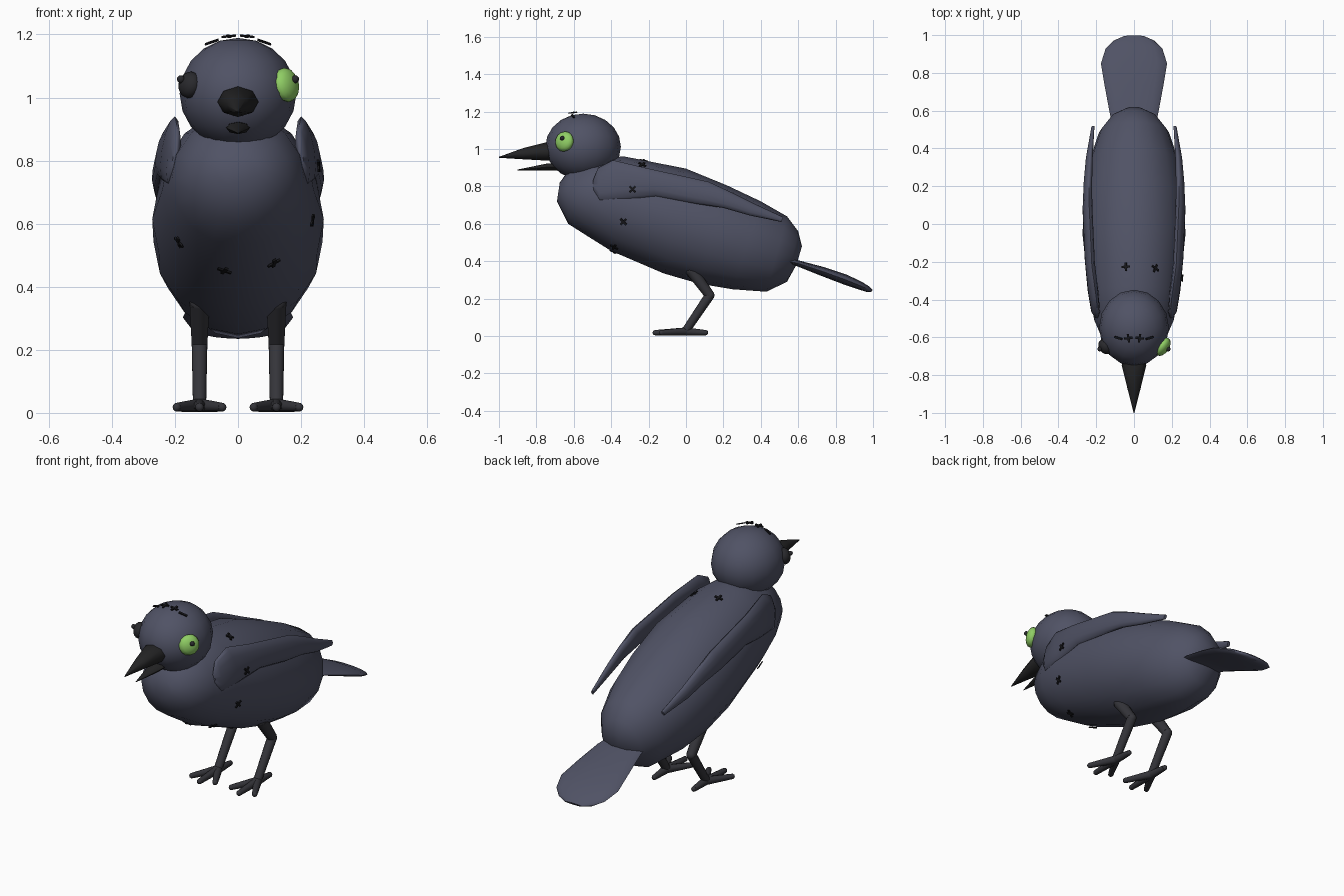
import bpy, bmesh, math
from mathutils import Vector, Matrix

cube = bpy.data.objects.get("Cube")
if cube:
    bpy.data.objects.remove(cube)


def material(name, rgb):
    m = bpy.data.materials.new(name)
    m.use_nodes = True
    m.diffuse_color = (*rgb, 1)
    m.node_tree.nodes["Principled BSDF"].inputs["Base Color"].default_value = (*rgb, 1)
    return m


plumage = material("slate plumage", (0.08, 0.085, 0.13))
leg_grey = material("leg charcoal", (0.035, 0.035, 0.042))
beak_black = material("beak black", (0.018, 0.018, 0.019))
eye_green = material("eye green", (0.28, 0.62, 0.13))
eye_dark = material("eye dark", (0.022, 0.022, 0.026))
stitch_black = material("stitch black", (0.008, 0.008, 0.01))


def finish(bm, name, mat, angle=60):
    bmesh.ops.recalc_face_normals(bm, faces=bm.faces)
    me = bpy.data.meshes.new(name)
    bm.to_mesh(me)
    bm.free()
    me.materials.append(mat)
    ob = bpy.data.objects.new(name, me)
    bpy.context.collection.objects.link(ob)
    bpy.ops.object.select_all(action='DESELECT')
    ob.select_set(True)
    bpy.context.view_layer.objects.active = ob
    bpy.ops.object.shade_smooth_by_angle(angle=math.radians(angle))
    return ob


def loft(name, mat, stations, sides=16, bend=None):
    """Skin elliptical rings; each is (top y, top z, bottom y, bottom z, half width)."""
    bm = bmesh.new()
    rings = []
    for yt, zt, yb, zb, w in stations:
        ring = []
        for i in range(sides):
            t = 2 * math.pi * i / sides
            c = (1 + math.cos(t)) / 2
            p = Vector((w * math.sin(t), yb + (yt - yb) * c, zb + (zt - zb) * c))
            if bend:
                p.x += bend(p)
            ring.append(bm.verts.new(p))
        rings.append(ring)
    for a, b in zip(rings, rings[1:]):
        for i in range(sides):
            j = (i + 1) % sides
            bm.faces.new((a[i], a[j], b[j], b[i]))
    bm.faces.new(rings[0])
    bm.faces.new(rings[-1])
    return finish(bm, name, mat)


def ball(name, mat, centre, size, axis=(0, 0, 1), segs=16, rings=10):
    rot = Vector(axis).to_track_quat('Z', 'Y').to_matrix().to_4x4()
    bm = bmesh.new()
    bmesh.ops.create_uvsphere(bm, u_segments=segs, v_segments=rings, radius=1,
                              matrix=Matrix.Translation(centre) @ rot @ Matrix.Diagonal((*size, 1)))
    return finish(bm, name, mat)


def add_limb(bm, a, b, r1, r2):
    """Tapered rod between two points with a rounded joint at its start."""
    a, b = Vector(a), Vector(b)
    rot = (b - a).to_track_quat('Z', 'Y').to_matrix().to_4x4()
    bmesh.ops.create_cone(bm, cap_ends=True, segments=10, radius1=r1, radius2=r2, depth=(b - a).length,
                          matrix=Matrix.Translation((a + b) / 2) @ rot)
    for p, r in ((a, r1), (b, r2)):
        bmesh.ops.create_uvsphere(bm, u_segments=10, v_segments=6, radius=r,
                                  matrix=Matrix.Translation(p))


# Body, sloping down to the rump
body = loft("body", plumage, [
    (-0.675, 0.82, -0.69, 0.72, 0.07),
    (-0.62, 0.90, -0.63, 0.60, 0.16),
    (-0.50, 0.95, -0.52, 0.53, 0.21),
    (-0.33, 0.96, -0.40, 0.455, 0.24),
    (0.00, 0.895, -0.12, 0.335, 0.272),
    (0.22, 0.805, 0.07, 0.28, 0.268),
    (0.40, 0.72, 0.25, 0.25, 0.24),
    (0.54, 0.64, 0.43, 0.237, 0.185),
    (0.60, 0.56, 0.54, 0.29, 0.12),
    (0.62, 0.48, 0.59, 0.38, 0.05)])

# Head and open beak
head = ball("head", plumage, (0, -0.55, 1.012), (0.185, 0.202, 0.177))
loft("upper_beak", beak_black, [
    (-0.68, 1.02, -0.68, 0.94, 0.06),
    (-0.75, 1.035, -0.745, 0.938, 0.065),
    (-0.87, 1.005, -0.87, 0.945, 0.035),
    (-1.0, 0.958, -1.0, 0.953, 0.002)], 8)
loft("lower_beak", beak_black, [
    (-0.66, 0.925, -0.66, 0.885, 0.038),
    (-0.745, 0.922, -0.745, 0.884, 0.037),
    (-0.90, 0.89, -0.90, 0.886, 0.002)], 8)

# Flat fan tail
loft("tail", plumage, [
    (0.50, 0.43, 0.49, 0.39, 0.11),
    (0.60, 0.405, 0.59, 0.375, 0.13),
    (0.74, 0.368, 0.72, 0.323, 0.155),
    (0.86, 0.328, 0.84, 0.277, 0.175),
    (0.94, 0.29, 0.92, 0.25, 0.15),
    (0.98, 0.265, 0.965, 0.236, 0.105),
    (0.998, 0.248, 0.99, 0.235, 0.055)])

for s, side in ((1, "left"), (-1, "right")):
    # Folded wing, curved along the flank
    loft(side + "_wing", plumage, [
        (-0.498, 0.83, -0.495, 0.78, 0.008),
        (-0.47, 0.90, -0.46, 0.72, 0.02),
        (-0.39, 0.94, -0.33, 0.73, 0.025),
        (-0.22, 0.90, -0.16, 0.748, 0.025),
        (0.12, 0.825, 0.06, 0.706, 0.025),
        (0.25, 0.765, 0.20, 0.685, 0.022),
        (0.36, 0.71, 0.34, 0.645, 0.018),
        (0.52, 0.636, 0.51, 0.61, 0.008)], 12,
        lambda p: s * (0.25 - 0.18 * p.y ** 2 - 0.12 * (p.z - 0.75)))

    # Eye with a small bead pupil; one eye is bright, the other is a dark button
    out = Vector((s * 0.8, -0.55, 0.18))
    bright = s > 0
    r = 0.055 if bright else 0.043
    ball(side + "_eye", eye_green if bright else eye_dark, (s * 0.153, -0.65, 1.04),
         (r, r, 0.032), out, 14, 8)
    ball(side + "_pupil", eye_dark, (s * 0.181, -0.662, 1.058), (0.013,) * 3, out, 8, 6)

    # Leg with a backward knee
    x = s * 0.122
    bm = bmesh.new()
    add_limb(bm, (x, 0.03, 0.35), (x, 0.127, 0.218), 0.033, 0.026)
    add_limb(bm, (x, 0.127, 0.218), (x, 0.0, 0.03), 0.026, 0.022)
    finish(bm, side + "_leg", leg_grey)

    # Foot with three front toes and one back toe
    bm = bmesh.new()
    for dx, y in ((0, -0.165), (-0.072, -0.13), (0.072, -0.13), (0, 0.105)):
        add_limb(bm, (x, 0, 0.024), (x + dx, y, 0.018), 0.022, 0.014)
    finish(bm, side + "_foot", leg_grey)


# Cross stitches laid on the skin
def stitch(name, host, spot, lift, bars=2, turn=45):
    ok, loc, normal, _ = host.closest_point_on_mesh(Vector(spot))
    rot = normal.to_track_quat('Z', 'Y').to_matrix().to_4x4()
    bm = bmesh.new()
    for k in range(bars):
        spin = Matrix.Rotation(math.radians(turn + 90 * k), 4, 'Z')
        bmesh.ops.create_cube(bm, size=1, matrix=Matrix.Translation(loc + normal * lift) @ rot @ spin
                              @ Matrix.Diagonal((0.045, 0.011, 0.006, 1)))
    finish(bm, name, stitch_black, 30)


for i, x in enumerate((-0.03, 0.03)):
    stitch("crown_cross_%d" % i, head, (x, -0.605, 1.2), 0.014)
for s in (1, -1):
    stitch("crown_bar", head, (s * 0.085, -0.605, 1.18), 0.014, 1, s * -45)
for i, spot in enumerate([(-0.05, -0.22, 0.97), (0.13, -0.23, 0.94), (0.3, -0.345, 0.60),
                          (0.14, -0.40, 0.44), (-0.05, -0.40, 0.42), (-0.24, -0.40, 0.51)]):
    stitch("body_cross_%d" % i, body, spot, 0.008)
stitch("wing_cross", bpy.data.objects["left_wing"], (0.3, -0.29, 0.785), 0.004)
